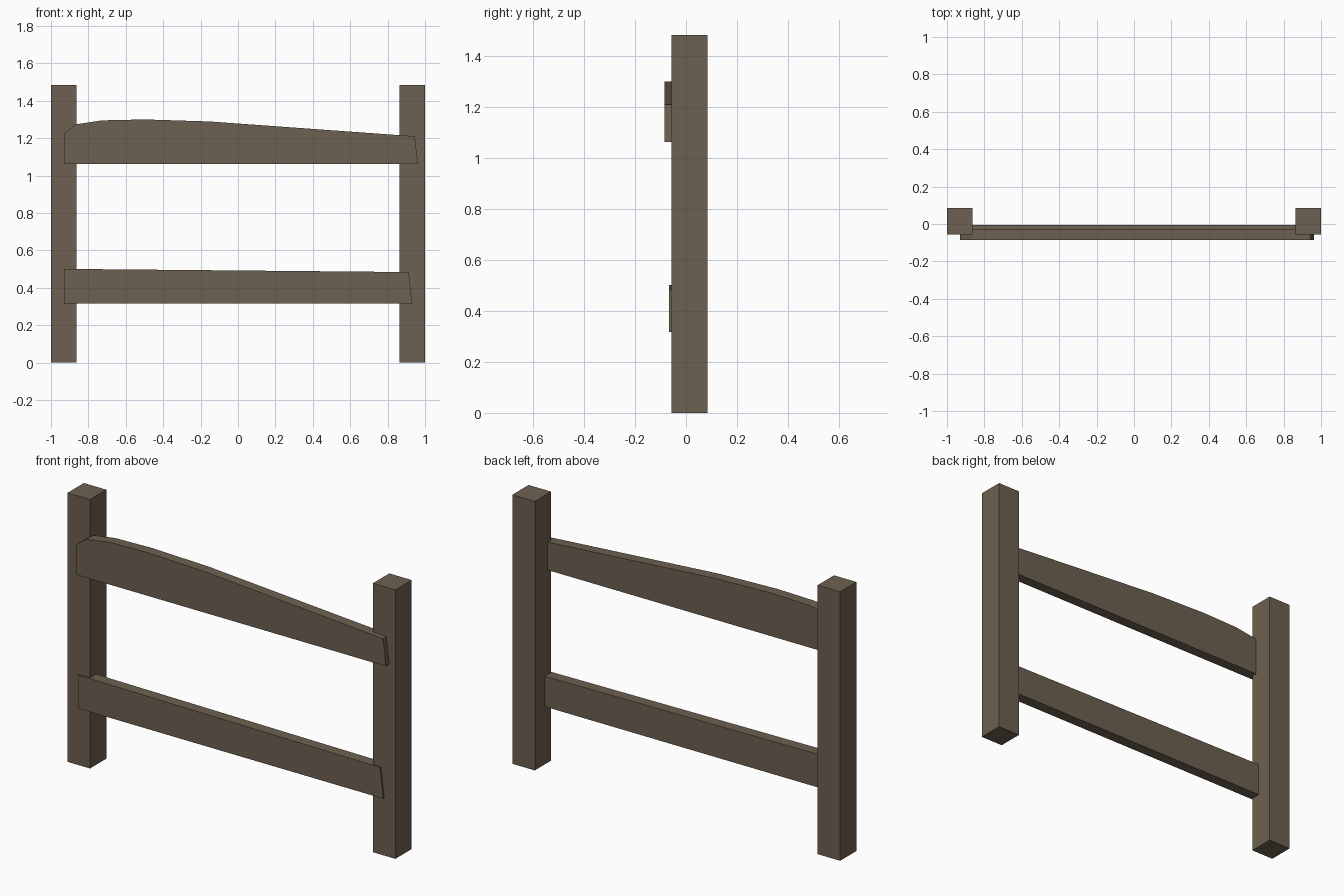
import bpy
import bmesh

if "Cube" in bpy.data.objects:
    bpy.data.objects.remove(bpy.data.objects["Cube"])

wood = bpy.data.materials.new("weathered brown wood")
wood.diffuse_color = (0.152, 0.118, 0.079, 1)
wood.use_nodes = True
wood.node_tree.nodes["Principled BSDF"].inputs["Base Color"].default_value = wood.diffuse_color


def extrude_profile(name, points, y0, y1):
    """Flat x-z outline extruded from y0 (front) to y1 (back)."""
    bm = bmesh.new()
    face = bm.faces.new([bm.verts.new((x, y0, z)) for x, z in points])
    result = bmesh.ops.extrude_face_region(bm, geom=[face])
    moved = [g for g in result["geom"] if isinstance(g, bmesh.types.BMVert)]
    bmesh.ops.translate(bm, verts=moved, vec=(0, y1 - y0, 0))
    bmesh.ops.recalc_face_normals(bm, faces=bm.faces)
    mesh = bpy.data.meshes.new(name)
    bm.to_mesh(mesh)
    bm.free()
    mesh.materials.append(wood)
    obj = bpy.data.objects.new(name, mesh)
    bpy.context.collection.objects.link(obj)
    return obj


# Square posts
for side, label in ((-1, "left"), (1, "right")):
    inner, outer = side * 0.863, side * 1.0
    extrude_profile(label + "_post",
                    [(inner, 0), (outer, 0), (outer, 1.483), (inner, 1.483)],
                    -0.057, 0.085)

# Upper rail: rough plank with a humped top edge, nailed on the front
extrude_profile("upper_rail",
                [(-0.93, 1.062), (-0.93, 1.227), (-0.866, 1.274),
                 (-0.727, 1.295), (-0.497, 1.3), (-0.15, 1.289),
                 (0.945, 1.21), (0.962, 1.062)],
                -0.085, -0.027)

# Lower rail: slightly tapered plank, set deeper into the posts
extrude_profile("lower_rail",
                [(-0.93, 0.317), (-0.93, 0.501), (0.912, 0.484), (0.932, 0.317)],
                -0.066, -0.005)
